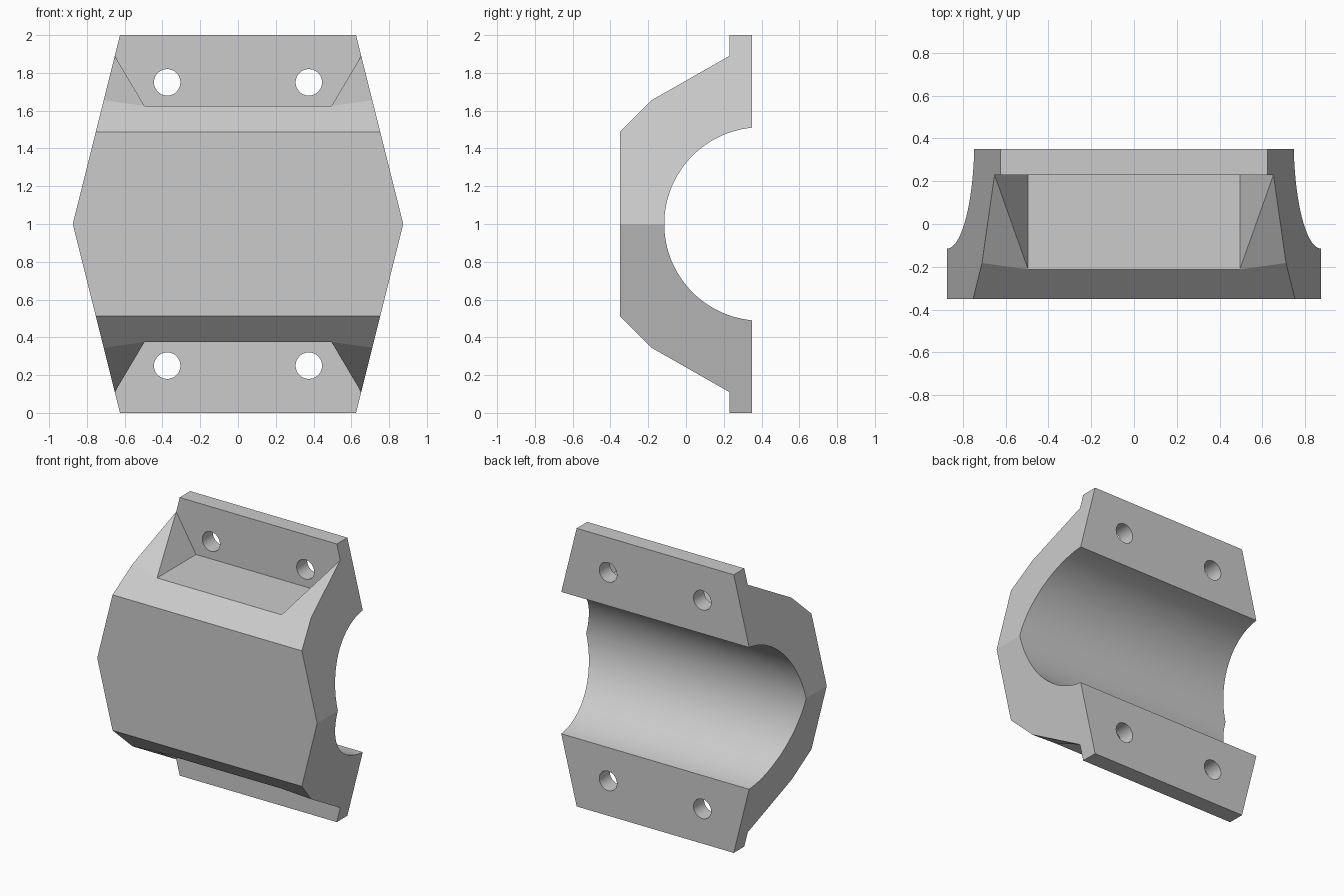
import bpy, bmesh, math
from mathutils import Matrix, Vector

old = bpy.data.objects.get("Cube")
if old:
    bpy.data.objects.remove(old, do_unlink=True)

FRONT, BACK, FLANGE = -0.35, 0.35, 0.23   # depths of the main planes
CHAMFER, STEP = 0.4875, 0.625             # heights above the middle
INNER = 0.495                             # half width of the recess foot

grey = bpy.data.materials.new("light_grey")
grey.use_nodes = True
colour = (0.6, 0.6, 0.6, 1)
grey.diffuse_color = colour
grey.node_tree.nodes["Principled BSDF"].inputs["Base Color"].default_value = colour


def make_object(name, bm):
    mesh = bpy.data.meshes.new(name)
    bm.to_mesh(mesh)
    bm.free()
    obj = bpy.data.objects.new(name, mesh)
    mesh.materials.append(grey)
    bpy.context.collection.objects.link(obj)
    return obj


def edge(y, h):
    """Point on the slanted outer side at depth y and height h."""
    return (0.875 - 0.25 * h, y, h)


def slope(h):
    """Depth of the 45 degree chamfer at height h."""
    return FRONT + h - CHAMFER


def cylinder(name, radius, depth, segments, location, axis):
    bm = bmesh.new()
    rot = Matrix.Rotation(math.pi / 2, 4, axis)
    bmesh.ops.create_cone(bm, cap_ends=True, segments=segments, radius1=radius,
                          radius2=radius, depth=depth,
                          matrix=Matrix.Translation(Vector(location)) @ rot)
    obj = make_object(name, bm)
    obj.hide_render = True
    return obj


# One quarter of the clamp, relative to its middle
pts = {
    "mid": (0, FRONT, 0), "mid_side": edge(FRONT, 0),
    "cham_side": edge(FRONT, CHAMFER), "cham": (0, FRONT, CHAMFER),
    "lip": (0, slope(STEP), STEP), "lip_end": (INNER, slope(STEP), STEP),
    "shoulder": edge(slope(0.655), 0.655),
    "foot": (0, FLANGE, STEP), "foot_end": (INNER, FLANGE, STEP),
    "tip": edge(FLANGE, 0.89),
    "top_side": edge(FLANGE, 1), "top": (0, FLANGE, 1),
    "back_side": edge(BACK, 1), "back_top": (0, BACK, 1),
    "back_mid_side": edge(BACK, 0), "back_mid": (0, BACK, 0),
}
faces = [
    "mid mid_side cham_side cham",
    "cham cham_side shoulder lip_end lip",
    "lip lip_end foot_end foot",
    "lip_end tip foot_end",
    "lip_end shoulder tip",
    "foot foot_end tip top_side top",
    "top top_side back_side back_top",
    "mid_side back_mid_side back_side top_side tip shoulder cham_side",
    "back_mid back_top back_side back_mid_side",
]
bm = bmesh.new()
verts = {name: bm.verts.new(p) for name, p in pts.items()}
for face in faces:
    bm.faces.new([verts[n] for n in face.split()])
clamp = make_object("clamp_half", bm)
clamp.location.z = 1

# Mirror to the full block
mirror = clamp.modifiers.new("Mirror", "MIRROR")
mirror.use_axis = (True, False, True)
mirror.merge_threshold = 0.0005

# Bore and bolt holes
cutters = [cylinder("bore_cutter", 0.512, 3, 128, (0, 0.397, 1), "Y")]
for x in (-0.375, 0.375):
    for z in (0.25, 1.75):
        cutters.append(cylinder("bolt_cutter", 0.07, 0.5, 48, (x, 0.3, z), "X"))
for c in cutters:
    cut = clamp.modifiers.new("Cut", "BOOLEAN")
    cut.operation = "DIFFERENCE"
    cut.solver = "EXACT"
    cut.object = c

# Apply everything and drop the cutters
bpy.context.view_layer.update()
graph = bpy.context.evaluated_depsgraph_get()
result = bpy.data.meshes.new_from_object(clamp.evaluated_get(graph))
clamp.modifiers.clear()
clamp.data = result
for c in cutters:
    bpy.data.objects.remove(c, do_unlink=True)

bpy.ops.object.select_all(action="DESELECT")
clamp.select_set(True)
bpy.context.view_layer.objects.active = clamp
bpy.ops.object.shade_smooth_by_angle(angle=math.radians(15))
